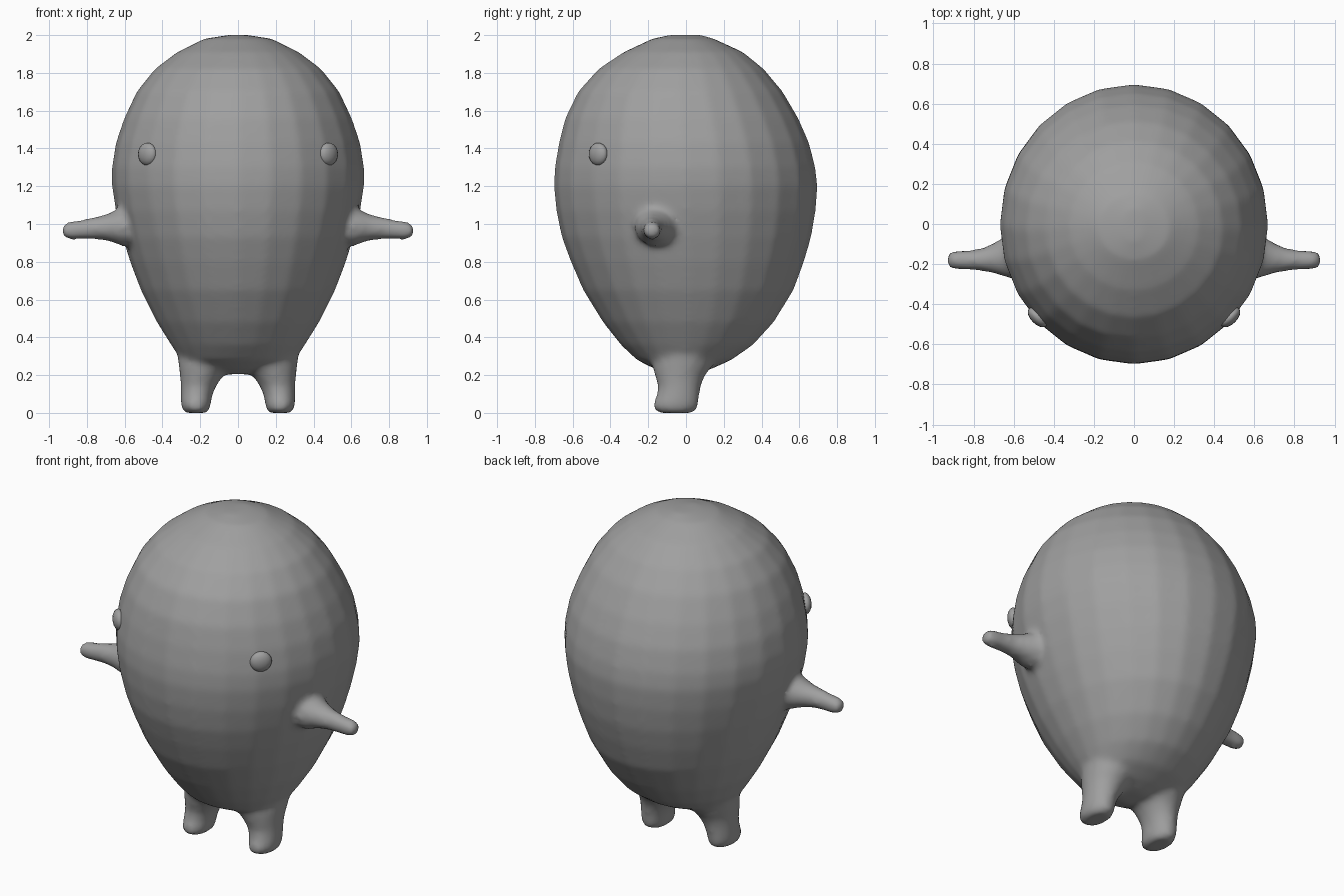
import bpy, bmesh, math
from mathutils import Vector, Matrix

cube = bpy.data.objects.get("Cube")
if cube:
    bpy.data.objects.remove(cube, do_unlink=True)

# One flat colour for the whole figure
grey = bpy.data.materials.new("plain grey")
grey.use_nodes = True
colour = (0.35, 0.35, 0.35, 1)
grey.diffuse_color = colour
grey.node_tree.nodes["Principled BSDF"].inputs["Base Color"].default_value = colour


def finish(bm, name):
    bmesh.ops.recalc_face_normals(bm, faces=bm.faces)
    for f in bm.faces:
        f.smooth = True
    mesh = bpy.data.meshes.new(name)
    bm.to_mesh(mesh)
    bm.free()
    mesh.materials.append(grey)
    obj = bpy.data.objects.new(name, mesh)
    bpy.context.collection.objects.link(obj)
    return obj


def loft(bm, rings, u, v, sides):
    """Skin elliptical rings given as (centre, radius along u, radius along v)."""
    u, v = Vector(u), Vector(v)
    angles = [math.tau * i / sides for i in range(sides)]
    loops = [[bm.verts.new(Vector(c) + u * ru * math.cos(a) + v * rv * math.sin(a))
              for a in angles] for c, ru, rv in rings]
    for a, b in zip(loops, loops[1:]):
        for i in range(sides):
            j = (i + 1) % sides
            bm.faces.new((a[i], a[j], b[j], b[i]))
    for loop in (loops[0], loops[-1]):
        bm.faces.new(loop)


# Body: height, half width, front depth, back depth
body = [(0.205, 0.10, -0.09, 0.05), (0.235, 0.21, -0.17, 0.14), (0.28, 0.30, -0.26, 0.24),
        (0.36, 0.355, -0.345, 0.355), (0.48, 0.43, -0.44, 0.465), (0.65, 0.515, -0.545, 0.57),
        (0.80, 0.572, -0.61, 0.625), (0.93, 0.612, -0.658, 0.663), (1.07, 0.647, -0.687, 0.687),
        (1.20, 0.668, -0.70, 0.697), (1.30, 0.668, -0.695, 0.685), (1.43, 0.647, -0.673, 0.652),
        (1.56, 0.603, -0.64, 0.595), (1.70, 0.537, -0.572, 0.513), (1.82, 0.442, -0.465, 0.413),
        (1.91, 0.322, -0.33, 0.302), (1.98, 0.18, -0.18, 0.15), (2.002, 0.04, -0.08, 0.075)]
figure = bmesh.new()
loft(figure, [((0, (f + b) / 2, z), rx, (b - f) / 2) for z, rx, f, b in body],
     (1, 0, 0), (0, 1, 0), 24)

# Leg: height, side centre, half width, half depth, depth centre
leg = [(0.0, 0.222, 0.06, 0.09, -0.053), (0.012, 0.222, 0.072, 0.112, -0.056),
       (0.045, 0.224, 0.08, 0.122, -0.055), (0.09, 0.22, 0.084, 0.114, -0.043),
       (0.14, 0.21, 0.094, 0.114, -0.035), (0.19, 0.195, 0.112, 0.13, -0.033),
       (0.25, 0.172, 0.143, 0.16, -0.02), (0.33, 0.16, 0.165, 0.16, 0),
       (0.45, 0.15, 0.12, 0.12, 0)]

# Arm: outward position, height centre, half height, depth centre, half depth
arm = [(0.50, 0.99, 0.10, -0.16, 0.10), (0.61, 0.985, 0.105, -0.16, 0.115),
       (0.65, 0.985, 0.088, -0.163, 0.10), (0.70, 0.982, 0.07, -0.17, 0.077),
       (0.76, 0.978, 0.06, -0.178, 0.057), (0.83, 0.97, 0.052, -0.18, 0.05),
       (0.89, 0.965, 0.049, -0.18, 0.049), (0.918, 0.965, 0.04, -0.18, 0.04),
       (0.933, 0.965, 0.022, -0.18, 0.022)]

for name, s in (("left", 1), ("right", -1)):
    loft(figure, [((s * x, y, z), rx, ry) for z, x, rx, ry, y in leg],
         (1, 0, 0), (0, 1, 0), 16)
    loft(figure, [((s * x, y, z), ry, rz) for x, z, rz, y, ry in arm],
         (0, 1, 0), (0, 0, 1), 12)

    # Eye: flattened button facing diagonally outward
    bm = bmesh.new()
    bmesh.ops.create_uvsphere(bm, u_segments=16, v_segments=10, radius=1)
    place = (Matrix.Translation((s * 0.48, -0.465, 1.37)) @ Matrix.Rotation(s * math.pi / 4, 4, "Z")
             @ Matrix.Diagonal((0.062, 0.034, 0.06, 1)))
    bmesh.ops.transform(bm, matrix=place, verts=bm.verts)
    finish(bm, name + "_eye")

# Fuse body, legs and arms into one skin with soft joints
skin = finish(figure, "body_with_limbs")
fuse = skin.modifiers.new("fuse", "REMESH")
fuse.mode = "VOXEL"
fuse.voxel_size = 0.018
fuse.use_smooth_shade = True
soften = skin.modifiers.new("soften", "SMOOTH")
soften.factor = 0.5
soften.iterations = 8
